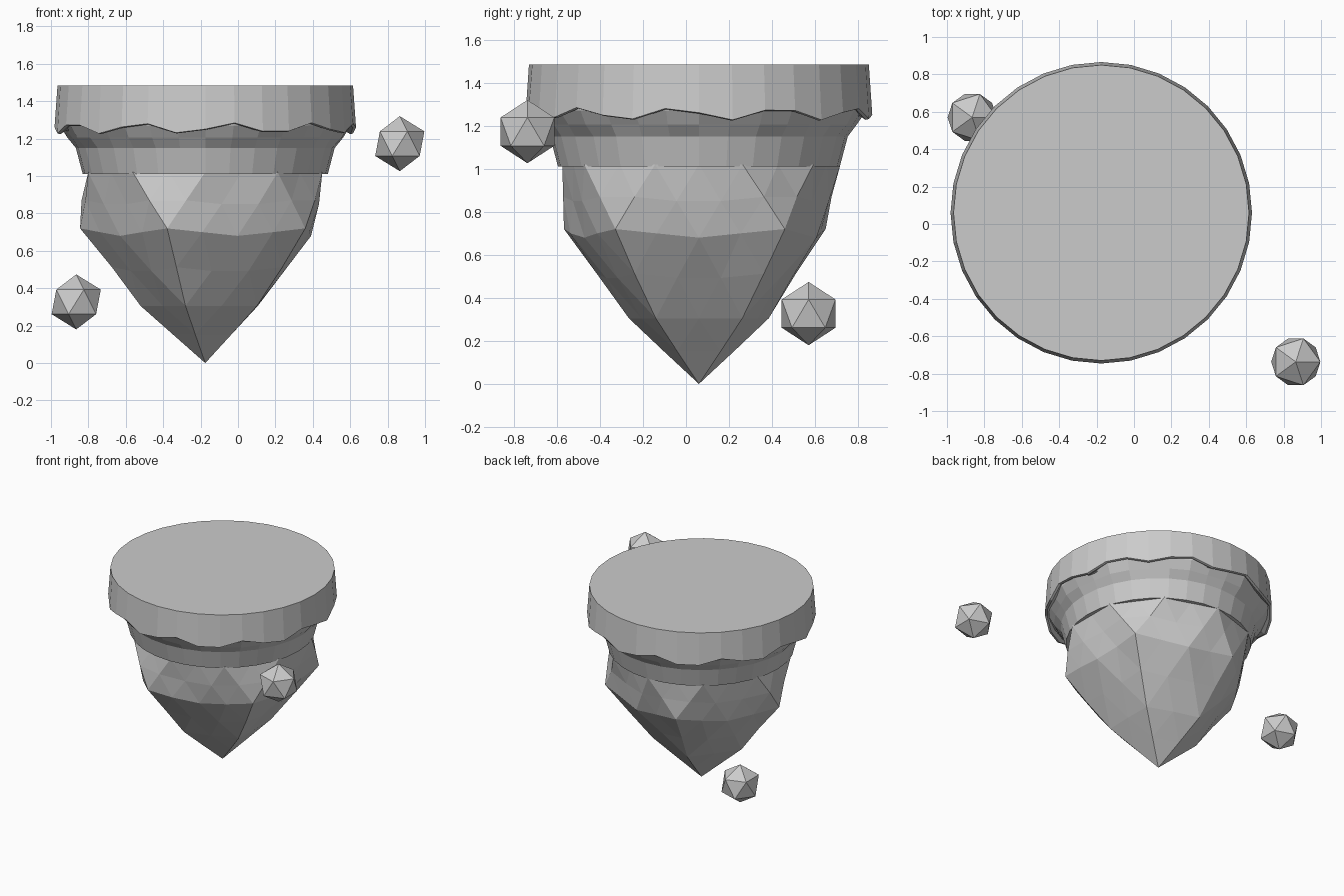
import bpy, bmesh, math, random
from mathutils import Vector

if "Cube" in bpy.data.objects:
    bpy.data.objects.remove(bpy.data.objects["Cube"])

random.seed(4)
CX, CY = -0.175, 0.06          # island axis
SEG = 32

stone = bpy.data.materials.new("stone grey")
stone.diffuse_color = (0.6, 0.6, 0.6, 1)
stone.use_nodes = True
stone.node_tree.nodes["Principled BSDF"].inputs["Base Color"].default_value = stone.diffuse_color


def finish(name, bm, loc):
    bmesh.ops.recalc_face_normals(bm, faces=bm.faces[:])
    me = bpy.data.meshes.new(name)
    bm.to_mesh(me)
    bm.free()
    me.materials.append(stone)
    ob = bpy.data.objects.new(name, me)
    ob.location = loc
    bpy.context.collection.objects.link(ob)


def polar(deg, r, z):
    a = math.radians(deg)
    return Vector((r * math.cos(a), r * math.sin(a), z))


def loft(name, rings):
    """Closed lathe; each ring is a function angle -> (radius, height)."""
    bm = bmesh.new()
    rows = []
    for ring in rings:
        angles = [360 * i / SEG for i in range(SEG)]
        rows.append([bm.verts.new(polar(a, *ring(a))) for a in angles])
    for lo, hi in zip(rows, rows[1:]):
        for i in range(SEG):
            j = (i + 1) % SEG
            bm.faces.new((lo[i], lo[j], hi[j], hi[i]))
    bm.faces.new(rows[0])
    bm.faces.new(rows[-1])
    finish(name, bm, (CX, CY, 0))


def wave(deg):
    # scalloped hem with ten waves around the rim
    return 1.256 + 0.029 * math.cos(math.radians(10 * (deg - 352)))


# Top slab: flat top, slightly flared wall, wavy hem with a thin lip
loft("top_slab", [
    lambda a: (0.765, wave(a) + 0.012),
    lambda a: (0.79, wave(a) - 0.004),
    lambda a: (0.806, wave(a)),
    lambda a: (0.79, 1.485),
])

# Middle collar: narrows downward beneath the slab
loft("middle_collar", [
    lambda a: (0.655, 1.01),
    lambda a: (0.692, 1.15),
    lambda a: (0.735 + 0.01 * math.cos(math.radians(10 * (a - 352))), 1.205),
    lambda a: (0.778, 1.27),
    lambda a: (0.78, 1.33),
])

# Hanging rock: faceted cone built on a five-fold triangle pattern
bm = bmesh.new()
apex = bm.verts.new((0, 0, 0))
low = [bm.verts.new(polar(36 + 72 * k, 0.345, 0.305)) for k in range(5)]
mid = []
for j in range(10):
    if j % 2:
        r = 0.61 if j == 3 else 0.665
        mid.append(bm.verts.new(polar(36 * j, r, 0.72)))
    else:
        mid.append(bm.verts.new(polar(36 * j, 0.565, 0.68)))
top = [bm.verts.new(polar(18 + 36 * j, 0.635 if j == 7 else 0.658, 1.02))
       for j in range(10)]
cap = bm.verts.new((0, 0, 1.1))
for k in range(5):
    n = (k + 1) % 5
    ridge, dip, ridge2 = mid[2 * k + 1], mid[(2 * k + 2) % 10], mid[(2 * k + 3) % 10]
    bm.faces.new((apex, low[k], low[n]))
    bm.faces.new((low[k], ridge, dip))
    bm.faces.new((low[n], dip, ridge2))
    bm.faces.new((low[k], dip, low[n]))
for j in range(10):
    n = (j + 1) % 10
    bm.faces.new((mid[j], mid[n], top[j]))
    bm.faces.new((top[j], mid[n], top[n]))
    bm.faces.new((top[j], top[n], cap))
# chip the facets by nudging edge midpoints
corners = set([apex, cap] + low + mid + top)
bmesh.ops.subdivide_edges(bm, edges=bm.edges[:], cuts=1, use_grid_fill=True)
for v in bm.verts:
    if v not in corners and 0.2 < v.co.z < 0.98:
        s = 1 + random.uniform(-0.015, 0.025)
        v.co.x *= s
        v.co.y *= s
bmesh.ops.triangulate(bm, faces=bm.faces[:])
finish("hanging_rock", bm, (CX, CY, 0))

# Two small floating boulders
for name, loc in (("upper_boulder", (0.865, -0.737, 1.173)),
                  ("lower_boulder", (-0.865, 0.57, 0.327))):
    bm = bmesh.new()
    bmesh.ops.create_icosphere(bm, subdivisions=1, radius=0.147)
    finish(name, bm, loc)
